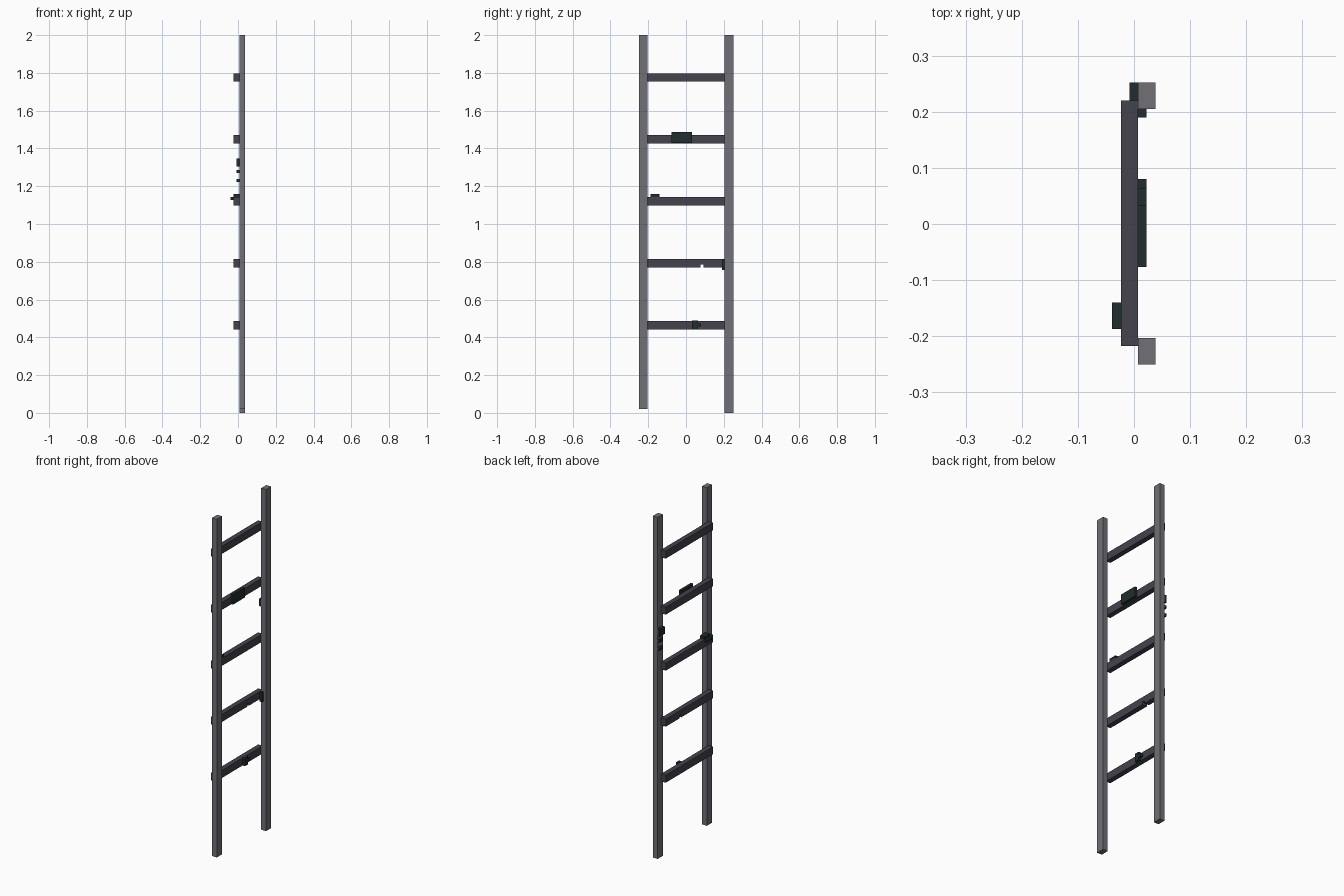
import bpy, bmesh

if "Cube" in bpy.data.objects:
    bpy.data.objects.remove(bpy.data.objects["Cube"])


def material(name, rgb):
    m = bpy.data.materials.new(name)
    m.diffuse_color = (*rgb, 1)
    m.use_nodes = True
    m.node_tree.nodes["Principled BSDF"].inputs["Base Color"].default_value = m.diffuse_color
    return m


RAIL = material("grey rail", (0.165, 0.163, 0.18))
RUNG = material("dark rung", (0.058, 0.054, 0.073))
MOSS = material("dark moss", (0.015, 0.026, 0.027))


def slab(name, outline, x0, x1, mat):
    """Extrude a (y, z) outline from x0 to x1."""
    bm = bmesh.new()
    face = bm.faces.new([bm.verts.new((x0, y, z)) for y, z in outline])
    new = bmesh.ops.extrude_face_region(bm, geom=[face])["geom"]
    bmesh.ops.translate(bm, vec=(x1 - x0, 0, 0),
                        verts=[v for v in new if isinstance(v, bmesh.types.BMVert)])
    bmesh.ops.recalc_face_normals(bm, faces=bm.faces)
    me = bpy.data.meshes.new(name)
    bm.to_mesh(me)
    bm.free()
    me.materials.append(mat)
    ob = bpy.data.objects.new(name, me)
    bpy.context.collection.objects.link(ob)
    return ob


def box(name, x0, x1, y0, y1, z0, z1, mat):
    return slab(name, [(y0, z0), (y1, z0), (y1, z1), (y0, z1)], x0, x1, mat)


# Side rails; the left one is worn shorter at the foot
box("left_rail", 0.007, 0.038, -0.25, -0.203, 0.02, 2.0, RAIL)
box("right_rail", 0.007, 0.038, 0.205, 0.252, 0.0, 2.0, RAIL)

# Rungs on the back of the rails; the second has a chip in its lower edge
for i in range(5):
    z0 = 0.442 + 0.328 * i
    z1 = z0 + 0.044
    outline = [(-0.217, z0), (0.22, z0), (0.22, z1), (-0.217, z1)]
    if i == 1:
        outline[1:1] = [(0.076, z0), (0.076, z0 + 0.016), (0.092, z0 + 0.016), (0.092, z0)]
    slab(f"rung_{i + 1}", outline, -0.023, 0.007, RUNG)

# Moss on the front of the rungs
box("moss_fourth_rung", 0.007, 0.022, -0.077, 0.033, 1.43, 1.487, MOSS)
slab("moss_first_rung", [(0.033, 0.442), (0.063, 0.442), (0.063, 0.457), (0.08, 0.457),
                         (0.08, 0.472), (0.063, 0.472), (0.063, 0.489), (0.033, 0.489)],
     0.007, 0.022, MOSS)
box("moss_second_rung", 0.007, 0.022, 0.19, 0.205, 0.757, 0.812, MOSS)

# Moss on the top and back of the third rung
box("moss_third_rung_top", -0.023, 0.007, -0.187, -0.14, 1.142, 1.159, MOSS)
box("moss_third_rung_back", -0.039, -0.023, -0.187, -0.14, 1.128, 1.143, MOSS)

# Moss patches down the back of the right rail
for i, (y0, y1, z0, z1) in enumerate([(0.207, 0.252, 1.305, 1.348),
                                      (0.222, 0.252, 1.27, 1.286),
                                      (0.222, 0.252, 1.223, 1.239)]):
    box(f"moss_rail_{i + 1}", -0.008, 0.007, y0, y1, z0, z1, MOSS)
